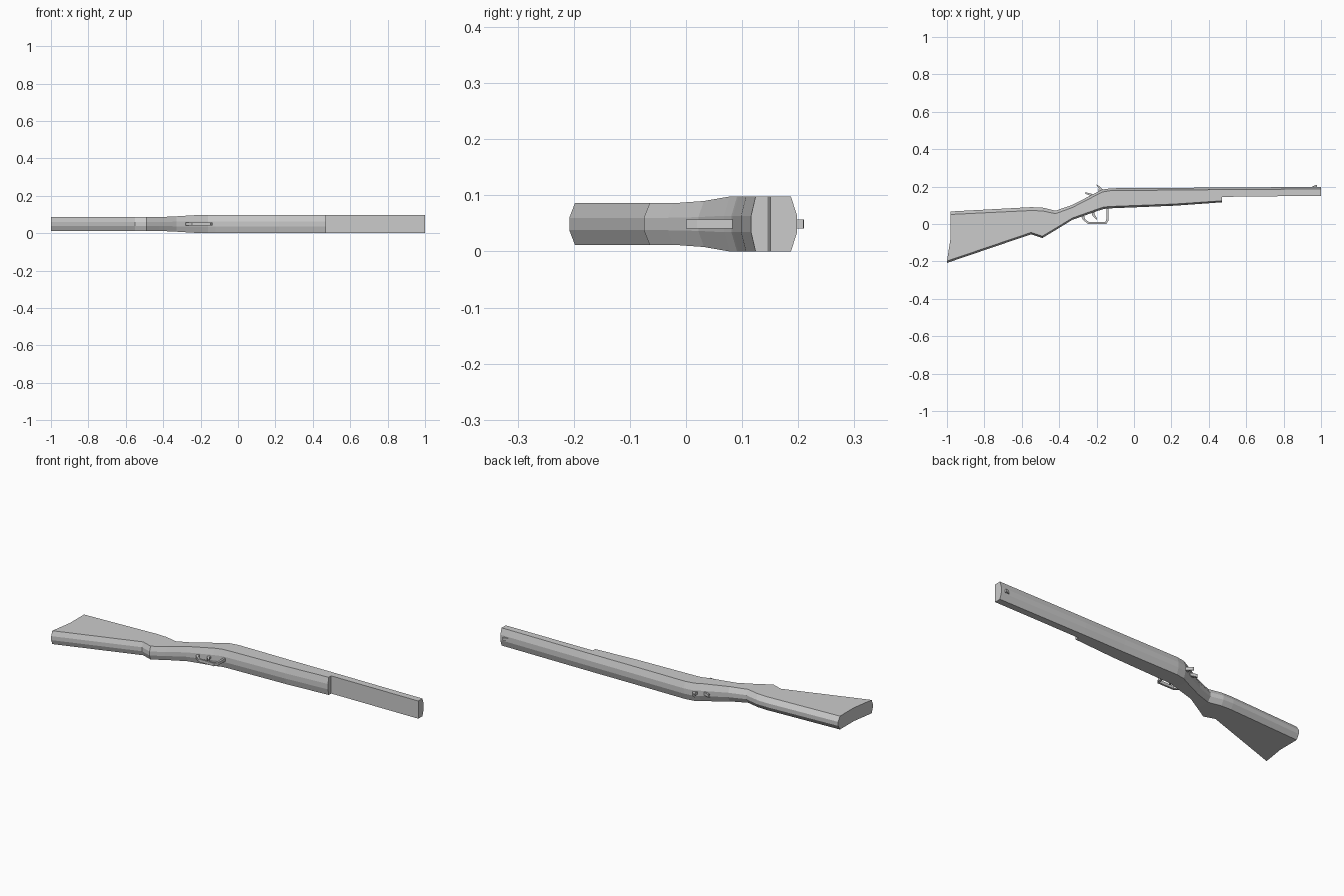
import bpy, bmesh

ZC = 0.05  # the gun lies on its side; this is its middle plane


def finish(bm, name):
    bmesh.ops.recalc_face_normals(bm, faces=bm.faces)
    me = bpy.data.meshes.new(name)
    bm.to_mesh(me)
    bm.free()
    ob = bpy.data.objects.new(name, me)
    bpy.context.collection.objects.link(ob)
    return ob


def loft(name, stations):
    """Stations: x top, y top, x bottom, y bottom, half width, top chamfer, bottom chamfer."""
    bm = bmesh.new()
    rings = []
    for xt, yt, xb, yb, w, ct, cb in stations:
        xm = max(xt, xb)
        flat = w * 0.3
        half = [(xb, yb, flat), (xb, yb + cb, w), (xm, (yt + yb) / 2, w),
                (xt, yt - ct, w), (xt, yt, flat)]
        ring = half + [(x, y, -z) for x, y, z in reversed(half)]
        rings.append([bm.verts.new((x, y, ZC + z)) for x, y, z in ring])
    for a, b in zip(rings, rings[1:]):
        for i in range(len(a)):
            j = (i + 1) % len(a)
            bm.faces.new((a[i], a[j], b[j], b[i]))
    # end caps as strips across the mirrored halves
    for r in (rings[0], rings[-1]):
        for i in range(4):
            bm.faces.new((r[i], r[i + 1], r[8 - i], r[9 - i]))
    return finish(bm, name)


def plate(name, outline, w):
    """Side profile extruded evenly about the middle plane."""
    bm = bmesh.new()
    f = bm.faces.new([bm.verts.new((x, y, ZC - w)) for x, y in outline])
    ext = bmesh.ops.extrude_face_region(bm, geom=[f])
    bmesh.ops.translate(bm, vec=(0, 0, 2 * w),
                        verts=[v for v in ext['geom'] if isinstance(v, bmesh.types.BMVert)])
    return finish(bm, name)


# butt, grip, action and forestock
loft("stock", [
    (-0.98, 0.067, -1.0, -0.208, 0.037, 0.016, 0.01),
    (-0.55, 0.090, -0.55, -0.055, 0.037, 0.018, 0.01),
    (-0.49, 0.088, -0.49, -0.075, 0.037, 0.018, 0.01),
    (-0.42, 0.071, -0.42, -0.033, 0.037, 0.016, 0.01),
    (-0.33, 0.102, -0.33, 0.022, 0.041, 0.014, 0.01),
    (-0.20, 0.169, -0.20, 0.068, 0.049, 0.014, 0.01),
    (-0.17, 0.184, -0.16, 0.081, 0.049, 0.013, 0.01),
    (-0.12, 0.191, -0.12, 0.084, 0.049, 0.012, 0.01),
    (0.22, 0.193, 0.22, 0.098, 0.049, 0.012, 0.009),
    (0.47, 0.195, 0.47, 0.116, 0.049, 0.011, 0.008),
])

# exposed barrel with a flat underside
loft("barrel", [
    (0.47, 0.195, 0.47, 0.145, 0.049, 0.011, 0.0),
    (1.0, 0.198, 1.0, 0.151, 0.049, 0.011, 0.0),
])

# trigger guard: outer path then inner path
plate("trigger_guard", [
    (-0.285, 0.045), (-0.272, 0.021), (-0.245, 0.0), (-0.148, 0.0), (-0.136, 0.02),
    (-0.135, 0.09), (-0.147, 0.09), (-0.148, 0.024), (-0.154, 0.01),
    (-0.24, 0.01), (-0.262, 0.026), (-0.27, 0.06)], 0.008)

# trigger
plate("trigger", [
    (-0.232, 0.075), (-0.222, 0.045), (-0.2, 0.023), (-0.197, 0.03),
    (-0.21, 0.05), (-0.21, 0.08)], 0.006)

# hammer
plate("hammer", [
    (-0.235, 0.13), (-0.232, 0.15), (-0.262, 0.163), (-0.258, 0.17),
    (-0.222, 0.16), (-0.21, 0.14)], 0.008)

# rear sight
plate("rear_sight", [
    (-0.193, 0.165), (-0.188, 0.19), (-0.202, 0.21), (-0.194, 0.209),
    (-0.172, 0.19), (-0.165, 0.178)], 0.008)

# front sight
plate("front_sight", [
    (0.94, 0.192), (0.97, 0.209), (0.978, 0.209), (0.978, 0.192)], 0.008)

# rest everything on the ground plane
for ob in bpy.context.collection.objects:
    ob.location.z = -0.001
